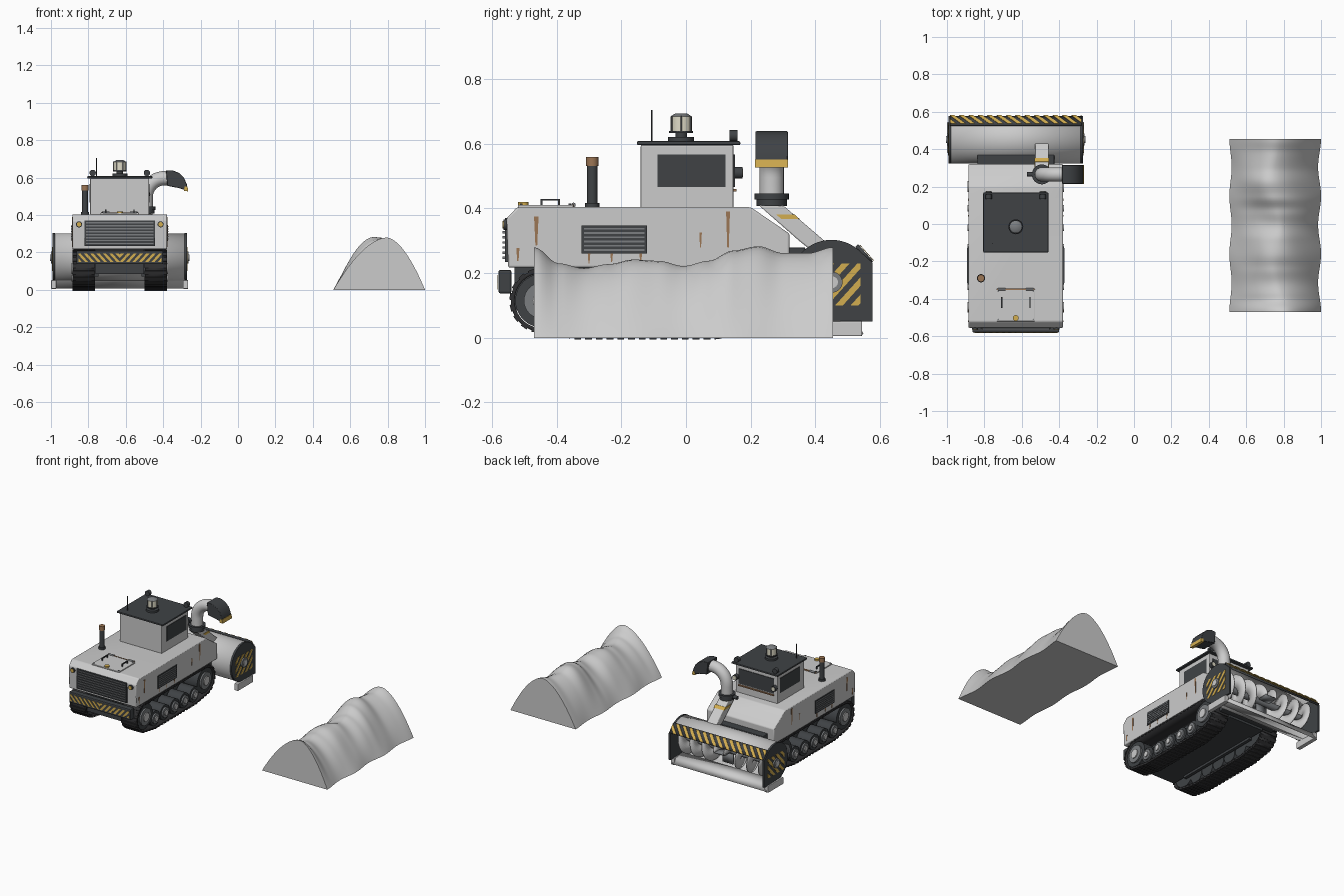
import bpy, bmesh, math
from math import sin, cos, pi, radians
from mathutils import Vector, Matrix, geometry

if "Cube" in bpy.data.objects:
    bpy.data.objects.remove(bpy.data.objects["Cube"])

CX = -0.632  # vehicle centre line


def mat(name, *c):
    m = bpy.data.materials.new(name)
    m.diffuse_color = (*c, 1)
    m.use_nodes = True
    m.node_tree.nodes["Principled BSDF"].inputs["Base Color"].default_value = m.diffuse_color
    return m


DARK = mat("dark", 0.05, 0.055, 0.06)
RUBBER = mat("rubber", 0.03, 0.03, 0.032)
YELLOW = mat("yellow", 0.65, 0.42, 0.08)
RUST = mat("rust", 0.33, 0.18, 0.09)
CREAM = mat("cream", 0.75, 0.72, 0.58)
STEEL = mat("steel", 0.2, 0.21, 0.22)


def finish(name, bm, m=None, bevel=0, smooth=True, thick=0):
    bmesh.ops.recalc_face_normals(bm, faces=bm.faces)
    me = bpy.data.meshes.new(name)
    bm.to_mesh(me)
    bm.free()
    o = bpy.data.objects.new(name, me)
    bpy.context.collection.objects.link(o)
    if m:
        me.materials.append(m)
    if thick:
        s = o.modifiers.new("thickness", 'SOLIDIFY')
        s.thickness, s.offset = thick, 0
    if bevel:
        b = o.modifiers.new("bevel", 'BEVEL')
        b.width, b.segments = bevel, 2
    if smooth:
        bpy.context.view_layer.objects.active = o
        o.select_set(True)
        bpy.ops.object.shade_smooth_by_angle(angle=radians(35))
        o.select_set(False)
    return o


def box(name, x0, x1, y0, y1, z0, z1, m=None, bevel=0):
    bm = bmesh.new()
    bmesh.ops.create_cube(bm, size=1, matrix=Matrix.Translation(((x0+x1)/2, (y0+y1)/2, (z0+z1)/2))
                          @ Matrix.Diagonal((x1-x0, y1-y0, z1-z0, 1)))
    return finish(name, bm, m, bevel, False)


def cyl(name, c, r, d, axis='Z', m=None, r2=None, n=32):
    rot = {'Z': Matrix(), 'X': Matrix.Rotation(pi/2, 4, 'Y'), 'Y': Matrix.Rotation(pi/2, 4, 'X')}[axis]
    bm = bmesh.new()
    bmesh.ops.create_cone(bm, cap_ends=True, segments=n, radius1=r, radius2=r if r2 is None else r2,
                          depth=d, matrix=Matrix.Translation(c) @ rot)
    return finish(name, bm, m)


def prism(name, pts, axis, lo, hi, m=None, bevel=0):
    f = (lambda a, b, t: (t, a, b)) if axis == 'X' else (lambda a, b, t: (a, t, b))
    bm = bmesh.new()
    A, B = ([bm.verts.new(f(a, b, t)) for a, b in pts] for t in (lo, hi))
    bm.faces.new(A)
    bm.faces.new(B)
    for i in range(len(pts)):
        j = (i+1) % len(pts)
        bm.faces.new((A[i], A[j], B[j], B[i]))
    return finish(name, bm, m, bevel)


def strip(name, A, B, m=None, thick=0.008, closed=False):
    bm = bmesh.new()
    A, B = [bm.verts.new(p) for p in A], [bm.verts.new(p) for p in B]
    for i in range(len(A) - (not closed)):
        j = (i+1) % len(A)
        bm.faces.new((A[i], A[j], B[j], B[i]))
    return finish(name, bm, m, thick=thick)


def clip(poly, f):
    out = []
    for p, q in zip(poly, poly[1:] + poly[:1]):
        if f(p) >= 0:
            out.append(p)
        if f(p) * f(q) < 0:
            t = f(p) / (f(p) - f(q))
            out.append((p[0]+(q[0]-p[0])*t, p[1]+(q[1]-p[1])*t))
    return out


def hazard(name, origin, u, v, w, h, pitch, slope):
    bm = bmesh.new()
    o, u, v = Vector(origin), Vector(u).normalized(), Vector(v).normalized()
    for k in range(-30, 60):
        p = clip([(0, 0), (w, 0), (w, h), (0, h)], lambda q: q[0] - slope*q[1] - k*pitch)
        p = clip(p, lambda q: k*pitch + pitch*0.5 - q[0] + slope*q[1])
        if len(p) > 2:
            bm.faces.new([bm.verts.new(o + u*a + v*b) for a, b in p])
    finish(name, bm, YELLOW, smooth=False, thick=0.002)


# Snow bank: wandering ridge with flat ends
bm = bmesh.new()
ridge = [.28, .23, .215, .228, .242, .238, .222, .238, .27, .283, .262, .262, .28]
NY, NX, rows = 72, 32, []
for j in range(NY + 1):
    s = j / NY * (len(ridge) - 1)
    i = min(int(s), len(ridge) - 2)
    f = (1 - cos(pi*(s - i))) / 2
    y = -0.47 + 0.925*j/NY
    h = ridge[i]*(1-f) + ridge[i+1]*f
    wob = 0.012*(1 - cos((y+0.47)*2*pi/0.31))/2
    x0, x1, xr = 0.51 + wob, 1.0 - 1.3*wob, 0.775 - 0.035*j/NY + 0.02*cos(y*13)
    row = []
    for k in range(NX + 1):
        t = -cos(pi*k/NX)
        x = xr + (t*(x1-xr) if t > 0 else t*(xr-x0))
        z = h*(1 - abs(t)**1.75)
        z += 0.012*sin(19*y + 14*x)*sin(pi*k/NX)**2*abs(t)*2*sin(pi*j/NY)
        row.append(bm.verts.new((x, y, max(z, 0))))
    rows.append(row)
for a, b in zip(rows, rows[1:]):
    for k in range(NX):
        bm.faces.new((a[k], a[k+1], b[k+1], b[k]))
    bm.faces.new((a[0], b[0], b[-1], a[-1]))
bm.faces.new(rows[0])
bm.faces.new(rows[-1])
finish("snow_bank", bm)

# Hull and belly
prism("hull", [(-0.55, .217), (-0.555, .37), (-0.522, .404), (0.2, .404), (0.32, .322), (0.32, .217)],
      'X', CX-0.253, CX+0.253, None, 0.006)
box("belly", CX-0.13, CX+0.13, -0.53, 0.31, .085, .22, DARK)
box("front_bumper", CX-0.232, CX+0.232, -0.58, -0.54, .137, .21, DARK, 0.006)
for s in (-1, 1):
    hazard("bumper_stripes", (CX, -0.582, .15), (s, 0, 0), (0, 0, 1), 0.222, 0.045, 0.034, 0.9)
# Front grille and headlights
box("grille_panel", CX-0.188, CX+0.188, -0.56, -0.54, .235, .37, DARK)
for i in range(8):
    box("grille_slat", CX-0.18, CX+0.18, -0.567, -0.555, .244+i*.0158, .251+i*.0158, STEEL)
for s in (-1, 1):
    cyl("headlight_rim", (CX+s*.218, -0.557, .35), .016, .014, 'Y', DARK)
    cyl("headlight", (CX+s*.218, -0.561, .35), .012, .014, 'Y', YELLOW)
    # Side vents and rust streaks
    X = CX + s*0.253
    box("side_vent", X-.005, X+.005, -0.323, -0.12, .26, .347, DARK)
    for i in range(6):
        box("vent_slat", X-.007, X+.007, -0.315, -0.128, .269+i*.0132, .274+i*.0132, STEEL)
    for y, zt, l, w in ((-.463, .375, .09, .007), (.13, .39, .11, .006), (.045, .325, .045, .004),
                        (-.52, .278, .04, .005), (-.3, .26, .03, .004), (-.23, .26, .025, .004), (-.14, .26, .03, .004)):
        prism("rust_streak", [(y-w, zt), (y+w, zt), (y+w*.4, zt-l), (y-w*.4, zt-l)], 'X', X-.002, X+.002, RUST)

# Engine hatch
box("engine_hatch", CX-.104, CX+.104, -0.52, -0.348, .402, .411, None, 0.003)
for s in (-1, 1):
    cyl("hatch_hinge", (CX+s*.075, -0.348, .411), .007, .04, 'X', STEEL)
    box("handle_rail", CX+s*.075-.003, CX+s*.075+.003, -0.45, -0.39, .424, .43, DARK)
    for y in (-.45, -.396):
        box("handle_post", CX+s*.075-.003, CX+s*.075+.003, y, y+.006, .41, .426, DARK)
    for y in (-.51, -.36):
        cyl("hatch_bolt", (CX+s*.094, y, .412), .004, .006, 'Z', STEEL, n=8)
cyl("hatch_latch", (CX, -0.503, .414), .016, .012, 'Z', YELLOW, n=12)
box("hatch_rust_edge", CX-.1, CX+.1, -0.352, -0.346, .405, .413, RUST)

# Exhaust
cyl("exhaust_collar", (-.818, -.29, .41), .022, .014, 'Z', DARK)
cyl("exhaust_pipe", (-.818, -.29, .47), .016, .14, 'Z', DARK)
cyl("exhaust_tip", (-.818, -.29, .546), .019, .028, 'Z', RUST)

# Cab
box("cab", -.79, -.475, -.14, .147, .4, .597, None, 0.005)
box("cab_roof", -.806, -.458, -.152, .168, .596, .608, DARK, 0.004)
for x in (-.79, -.475):
    box("side_window", x-.003, x+.003, -.088, .122, .467, .567, DARK)
box("windshield", -.765, -.5, .143, .151, .467, .567, DARK)
box("windshield_sill", -.765, -.5, .146, .156, .452, .46, RUST)
for s in (-1, 1):
    cyl("roof_lamp", (CX+s*.145, .147, .625), .017, .024, 'Y', DARK)
    box("roof_lamp_foot", CX+s*.145-.006, CX+s*.145+.006, .14, .155, .605, .615, DARK)
    cyl("work_lamp", (CX+s*.145, .162, .51), .018, .024, 'Y', DARK)
    cyl("work_lamp_lens", (CX+s*.145, .174, .51), .013, .004, 'Y', CREAM)
# Beacon and antenna
cyl("beacon_base", (CX, -.015, .614), .04, .014, 'Z', DARK)
cyl("beacon_stem", (CX, -.015, .628), .018, .02, 'Z', DARK)
cyl("beacon_lens", (CX, -.015, .661), .033, .046, 'Z', CREAM, n=16)
cyl("beacon_rim", (CX, -.015, .637), .037, .006, 'Z', DARK)
cyl("beacon_cap", (CX, -.015, .689), .034, .01, 'Z', STEEL, .018)
for i in range(6):
    cyl("beacon_guard", (CX+.034*cos(i*pi/3), -.015+.034*sin(i*pi/3), .661), .002, .05, 'Z', STEEL, n=6)
cyl("antenna", (-.757, -.106, .655), .0025, .1, 'Z', DARK, n=8)

# Tracks: belt around the hull of all wheel circles, with pads and wheels
wheels = [(-.445, .115, .083), (.2, .115, .083)] + [(-.335+i*.105, .063, .05) for i in range(5)]
pts = [(y+(r+.008)*cos(a*pi/32), z+(r+.008)*sin(a*pi/32)) for y, z, r in wheels for a in range(64)]
loop = [Vector(pts[i]) for i in geometry.convex_hull_2d(pts)]
per = sum((a-b).length for a, b in zip(loop, loop[1:]+loop[:1]))
for s in (-1, 1):
    xc = CX + s*.193
    strip("track_belt", [(xc-.058, *p) for p in loop], [(xc+.058, *p) for p in loop], RUBBER, .012, True)
    bm = bmesh.new()
    n, run, k = 56, 0, 0
    for a, b in zip(loop, loop[1:]+loop[:1]):
        d = b - a
        while k < n and k*per/n < run + d.length:
            p = a + d*((k*per/n - run)/d.length)
            bmesh.ops.create_cube(bm, size=1, matrix=Matrix.Translation((xc, *p)) @
                                  Matrix.Rotation(math.atan2(d.y, d.x), 4, 'X') @ Matrix.Diagonal((.12, .021, .01, 1))
                                  @ Matrix.Translation((0, 0, -.5)))
            k += 1
        run += d.length
    finish("track_pads", bm, RUBBER, smooth=False)
    for y, z, r in wheels:
        cyl("wheel_tire", (xc, y, z), r, .1, 'X', DARK)
        cyl("wheel_rim", (xc+s*.01, y, z), r*.68, .1, 'X', STEEL)
        cyl("wheel_hub", (xc+s*.016, y, z), r*.35, .1, 'X')
    box("track_frame", CX+s*.125-.01, CX+s*.125+.01, -.42, .2, .07, .15, DARK)

# Blower housing: open drum, end plates, skids, scraper
L, R, yc, zc = -.985, -.28, .45, .175
arc = lambda r, a, b, n: [(yc+r*cos(radians(a+(b-a)*i/n)), zc+r*sin(radians(a+(b-a)*i/n))) for i in range(n+1)]
shell = arc(.122, 48, 270, 32)
strip("blower_drum", [(L, *p) for p in shell], [(R, *p) for p in shell])
strip("scraper_blade", [(L, .44, .053), (L, .53, .045), (L, .545, .01)], [(R, .44, .053), (R, .53, .045), (R, .545, .01)])
brow = [(.528, .285), (.574, .233)]
strip("drum_brow", [(L, *p) for p in brow], [(R, *p) for p in brow], DARK, .012)
hazard("brow_stripes", (L, .581, .238), (1, 0, 0), (0, -.046, .052), R-L, .066, .05, .9)
plate = arc(.128, 50, 250, 30) + [(.577, .05), (.577, .232)]
for x, s in ((L, -1), (R, 1)):
    prism("end_plate", plate, 'X', x-.006, x+.006, DARK)
    hazard("end_plate_stripes", (x+s*.008, .365, .1), (0, 1, 0), (0, 0, 1), .175, .13, .048, .9)
    cyl("auger_bearing", (x+s*.008, .452, .172), .032, .016, 'X', STEEL)
    cyl("auger_bearing_cap", (x+s*.01, .452, .172), .018, .02, 'X')
    box("skid_shoe", x-.014, x+.014, .38, .545, .005, .052, None, 0.004)
# Auger with opposed flights, and impeller paddles
cyl("auger_shaft", ((L+R)/2, yc+.005, .172), .022, R-L, 'X', STEEL)
for s in (-1, 1):
    hel = [[(CX+s*(.035+.31*i/120), yc+.005+r*cos(i/120*7*pi), .172+r*sin(i/120*7*pi)) for i in range(121)] for r in (.02, .1)]
    strip("auger_flight", hel[0], hel[1], None, .006)
for i in range(4):
    a = i*pi/2
    strip("impeller_paddle", [(CX-.04, yc+r*cos(a), .172+r*sin(a)) for r in (.02, .095)],
          [(CX+.04, yc+r*cos(a), .172+r*sin(a)) for r in (.02, .095)], STEEL)
box("blower_mount", CX-.206, CX+.206, .3, .37, .1, .28, DARK, 0.006)

# Discharge chute
PX, PY = -.493, .265
prism("chute_duct", [(.225, .41), (.3, .41), (.44, .29), (.4, .26), (.35, .3)], 'X', PX-.037, PX+.037, None, .004)
prism("duct_band", [(.278, .382), (.335, .382), (.352, .367), (.296, .367)], 'X', PX-.039, PX+.039, YELLOW)
cyl("chute_flange", (PX, PY, .418), .047, .02, 'Z', DARK)
cyl("chute_ring", (PX, PY, .437), .053, .018, 'Z', DARK)
cyl("chute_motor", (PX-.06, PY, .43), .012, .04, 'X', DARK)
path = [(PX, .43)] + [(PX+.1-.1*cos(i*pi/24), .497+.1*sin(i*pi/24)) for i in range(13)] + [(PX+.13, .597)]
cu = bpy.data.curves.new("chute_pipe", 'CURVE')
cu.dimensions, cu.bevel_depth, cu.bevel_resolution, cu.use_fill_caps = '3D', .038, 8, True
sp = cu.splines.new('POLY')
sp.points.add(len(path) - 1)
for q, (x, z) in zip(sp.points, path):
    q.co = (x, PY, z, 1)
sp.use_smooth = True
bpy.context.collection.objects.link(bpy.data.objects.new("chute_pipe", cu))
prism("chute_hood", [(-.378, .556), (-.385, .638), (-.35, .639), (-.315, .625), (-.288, .598), (-.274, .565),
                     (-.27, .53), (-.32, .545)], 'Y', PY-.05, PY+.05, DARK, .003)
prism("hood_lip", [(-.29, .53), (-.285, .552), (-.27, .552), (-.266, .526)], 'Y', PY-.051, PY+.051, YELLOW)
